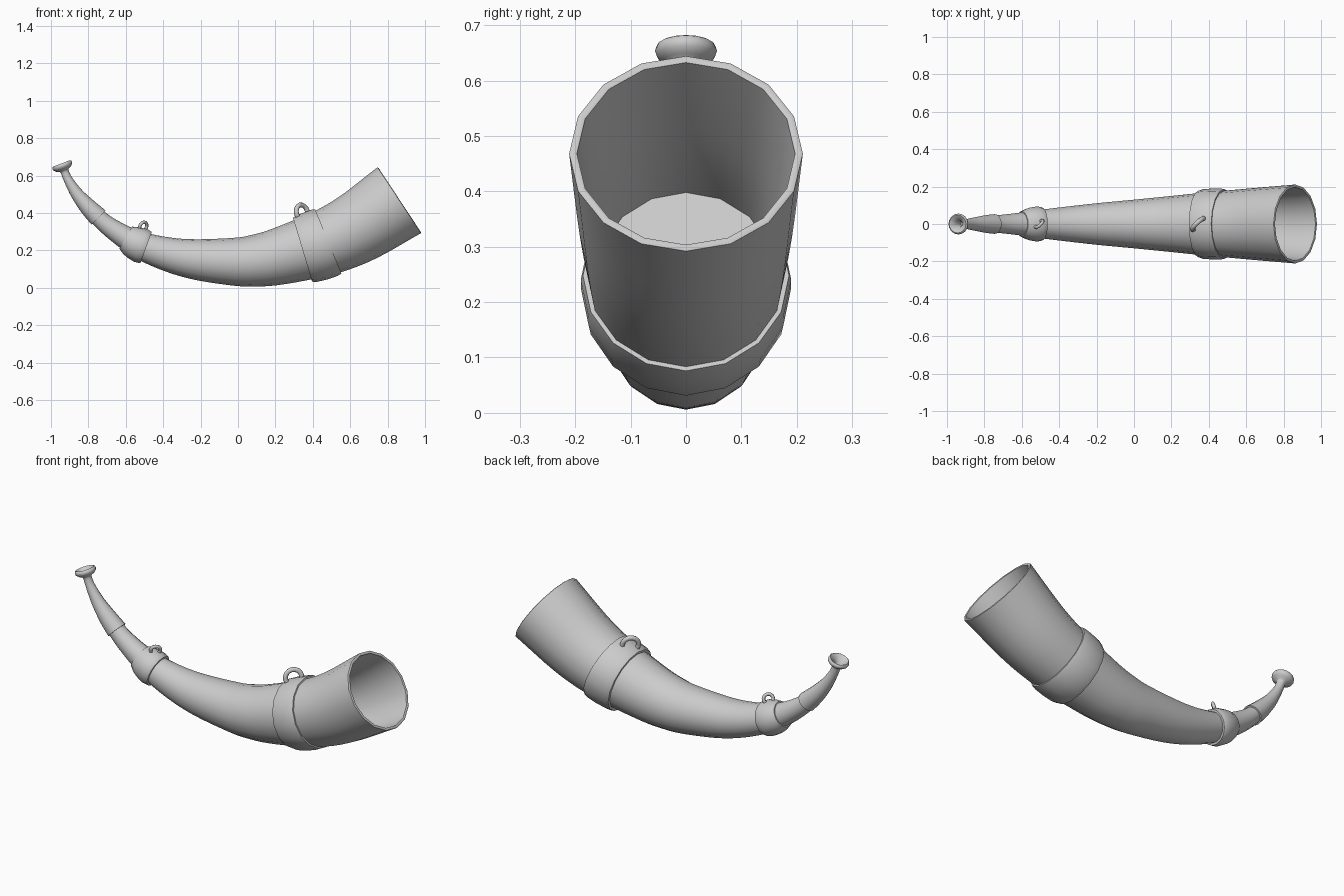
import bpy, bmesh, math
from mathutils import Vector, Matrix

if "Cube" in bpy.data.objects:
    bpy.data.objects.remove(bpy.data.objects["Cube"])

SIDES = 16

# Horn centreline: x, z, radius
PATH = [(-.775, .402, .042), (-.70, .335, .05), (-.60, .268, .062), (-.50, .218, .076),
        (-.35, .173, .094), (-.2, .149, .111), (0, .139, .13), (.1, .146, .14),
        (.2, .163, .15), (.345, .203, .165), (.483, .248, .178), (.65, .328, .193),
        (.862, .468, .211)]


def spline(points, steps):
    """Catmull-Rom samples with the path angle added: (x, z, r, angle)."""
    p = [Vector(q) for q in points]
    p = [2 * p[0] - p[1]] + p + [2 * p[-1] - p[-2]]
    out = []
    for i in range(1, len(p) - 2):
        a, b, c, d = p[i - 1:i + 3]
        last = i == len(p) - 3
        for k in range(steps + last):
            t = k / steps
            v = .5 * (2 * b + (c - a) * t + (2 * a - 5 * b + 4 * c - d) * t ** 2
                      + (3 * b - a - 3 * c + d) * t ** 3)
            g = .5 * ((c - a) + 2 * (2 * a - 5 * b + 4 * c - d) * t
                      + 3 * (3 * b - a - 3 * c + d) * t ** 2)
            out.append((v.x, v.y, v.z, math.atan2(g.y, g.x)))
    return out


def finish(name, bm, angle):
    bmesh.ops.recalc_face_normals(bm, faces=bm.faces)
    me = bpy.data.meshes.new(name)
    bm.to_mesh(me)
    bm.free()
    ob = bpy.data.objects.new(name, me)
    bpy.context.collection.objects.link(ob)
    bpy.ops.object.select_all(action='DESELECT')
    bpy.context.view_layer.objects.active = ob
    ob.select_set(True)
    bpy.ops.object.shade_smooth_by_angle(angle=math.radians(angle))
    return ob


def loft(name, rings, angle=40):
    """Skin circular rings lying square to the path; cap both ends."""
    bm = bmesh.new()
    loops = []
    for x, z, r, a in rings:
        loop = []
        for k in range(SIDES):
            u = 2 * math.pi * k / SIDES
            n = r * math.cos(u)
            loop.append(bm.verts.new((x - n * math.sin(a), r * math.sin(u), z + n * math.cos(a))))
        loops.append(loop)
    for lo, hi in zip(loops, loops[1:]):
        for k in range(SIDES):
            j = (k + 1) % SIDES
            bm.faces.new((lo[k], lo[j], hi[j], hi[k]))
    bm.faces.new(loops[0])
    bm.faces.new(loops[-1])
    return finish(name, bm, angle)


# Hollow horn body, rounded lip and inner wall
outer = spline(PATH, 4)
x, z, r, a = outer[-1]
ca, sa = math.cos(a), math.sin(a)
lip = [(x + .003 * ca, z + .003 * sa, r - .006, a), (x, z, r - .014, a)]
inner = [(q[0], q[1], q[2] - .016, q[3]) for q in reversed(outer[8:-1])]
loft("horn_body", outer + lip + inner, 60)

# Metal bands following the horn
dense = spline(PATH, 30)


def at(x, r):
    q = min(dense, key=lambda s: abs(s[0] - x))
    return (q[0], q[1], r, q[3])


loft("large_band", [at(*q) for q in [(.345, .16), (.347, .178), (.37, .186), (.42, .190),
                                     (.465, .190), (.483, .186), (.483, .17)]])
loft("small_band", [at(*q) for q in [(-.60, .055), (-.60, .068), (-.575, .082), (-.55, .089),
                                     (-.52, .094), (-.498, .091), (-.49, .088), (-.49, .07)]])

# Mouthpiece: tapered stem and flared cup with a hollow top
stem = spline([(-.745, .375, .053), (-.80, .43, .046), (-.861, .502, .034),
               (-.908, .578, .024), (-.927, .622, .022)], 4)
tilt = math.radians(111)
cup = [(-.927 + h * math.cos(tilt), .622 + h * math.sin(tilt), r, tilt) for h, r in
       [(.006, .026), (.014, .042), (.024, .053), (.034, .056), (.043, .053), (.046, .048),
        (.042, .041), (.03, .03), (.015, .016), (-.03, .010)]]
loft("mouthpiece", stem + cup, 60)


# Carrying loops, turned diagonally and leaning with the band
def ring(name, x, z, major, minor, lean):
    bm = bmesh.new()
    m = (Matrix.Translation((x, 0, z)) @ Matrix.Rotation(-lean, 4, 'Y')
         @ Matrix.Rotation(math.radians(45), 4, 'Z'))
    grid = []
    for i in range(16):
        u = 2 * math.pi * i / 16
        row = []
        for j in range(8):
            v = 2 * math.pi * j / 8
            d = major + minor * math.cos(v)
            row.append(bm.verts.new(m @ Vector((d * math.cos(u), minor * math.sin(v),
                                                d * math.sin(u)))))
        grid.append(row)
    for i in range(16):
        for j in range(8):
            p, q = grid[i], grid[(i + 1) % 16]
            k = (j + 1) % 8
            bm.faces.new((p[j], q[j], q[k], p[k]))
    finish(name, bm, 60)


ring("large_loop", .342, .402, .042, .013, math.radians(15))
ring("small_loop", -.507, .327, .025, .009, math.radians(-25))
